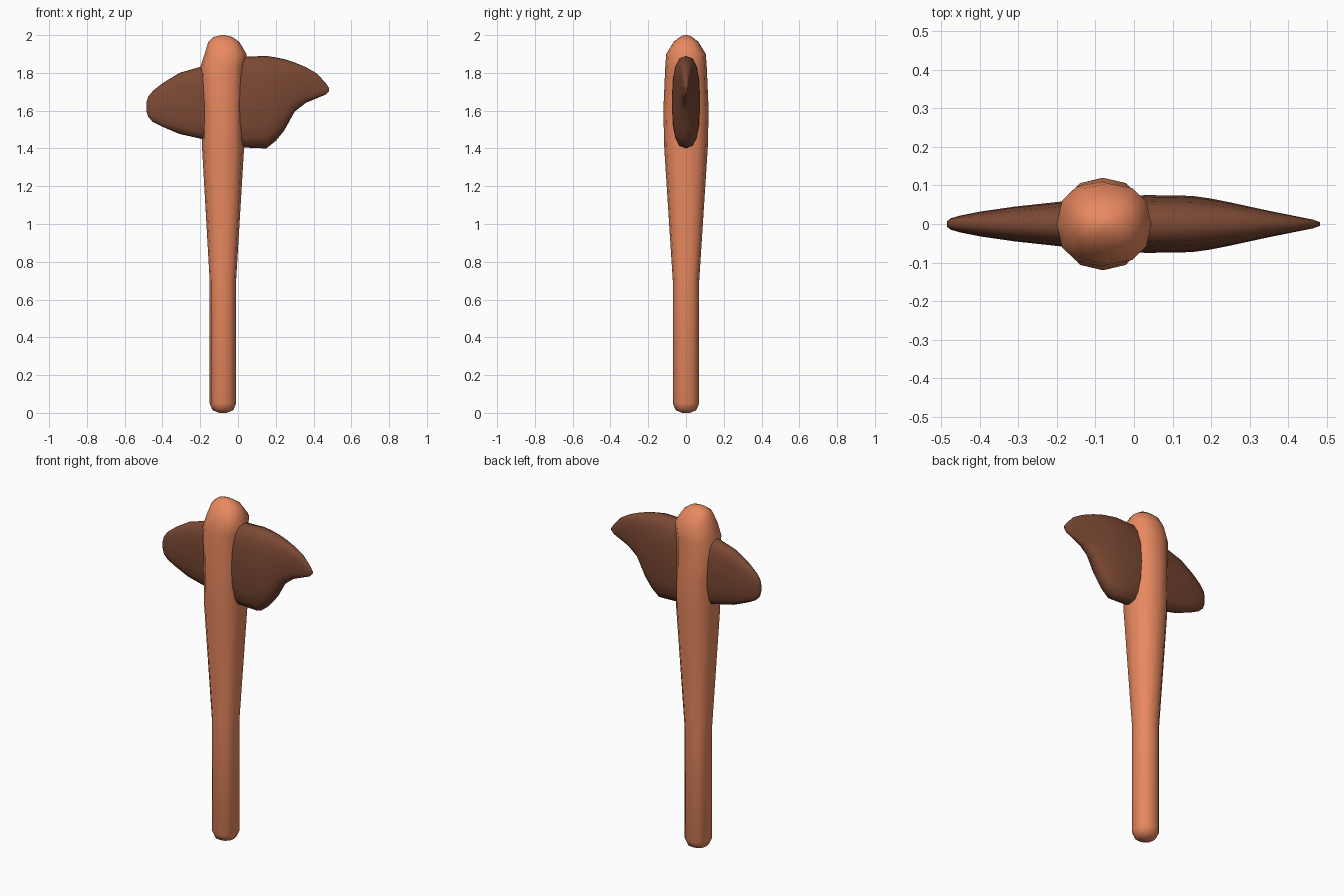
import bpy, bmesh
from math import sin, cos, pi, copysign

if "Cube" in bpy.data.objects:
    bpy.data.objects.remove(bpy.data.objects["Cube"])


def ring(n, power):
    """Unit superellipse outline; power 2 is round, higher is boxier."""
    pts = []
    for i in range(n):
        a = 2 * pi * i / n
        c, s = cos(a), sin(a)
        pts.append((copysign(abs(c) ** (2 / power), c),
                    copysign(abs(s) ** (2 / power), s)))
    return pts


def loft(name, sections, color):
    """Skin a list of point loops, capping both ends."""
    bm = bmesh.new()
    loops = [[bm.verts.new(p) for p in sec] for sec in sections]
    n = len(loops[0])
    for a, b in zip(loops, loops[1:]):
        for i in range(n):
            j = (i + 1) % n
            bm.faces.new((a[i], a[j], b[j], b[i]))
    bm.faces.new(loops[0][::-1])
    bm.faces.new(loops[-1])
    bmesh.ops.recalc_face_normals(bm, faces=bm.faces)
    mesh = bpy.data.meshes.new(name)
    bm.to_mesh(mesh)
    bm.free()
    obj = bpy.data.objects.new(name, mesh)
    bpy.context.collection.objects.link(obj)
    mat = bpy.data.materials.new(name + "_colour")
    mat.diffuse_color = (*color, 1)
    mat.use_nodes = True
    mat.node_tree.nodes["Principled BSDF"].inputs["Base Color"].default_value = mat.diffuse_color
    mesh.materials.append(mat)
    bpy.ops.object.select_all(action='DESELECT')
    obj.select_set(True)
    bpy.context.view_layer.objects.active = obj
    bpy.ops.object.shade_smooth_by_angle(angle=1.0)
    return obj


# Handle: z, left x, right x, half depth
handle = [
    (0.00, -0.10, -0.06, 0.02), (0.015, -0.135, -0.025, 0.055),
    (0.05, -0.15, -0.01, 0.07), (0.70, -0.15, -0.01, 0.07),
    (1.40, -0.19, 0.032, 0.115), (1.60, -0.187, 0.026, 0.12),
    (1.83, -0.20, 0.035, 0.11), (1.90, -0.177, 0.045, 0.105),
    (1.965, -0.157, 0.006, 0.065), (1.99, -0.13, -0.03, 0.032),
    (2.00, -0.09, -0.07, 0.01),
]
loft("handle",
     [[((l + r) / 2 + u * (r - l) / 2, v * d, z) for u, v in ring(12, 2.35)]
      for z, l, r, d in handle], (0.81, 0.25, 0.115))

# Stone head running through the handle: x, top z, bottom z, half thickness
head = [
    (-0.485, 1.645, 1.595, 0.007), (-0.475, 1.675, 1.565, 0.015),
    (-0.45, 1.705, 1.54, 0.022), (-0.40, 1.745, 1.515, 0.032),
    (-0.31, 1.80, 1.477, 0.045), (-0.19, 1.835, 1.45, 0.058),
    (0.03, 1.885, 1.405, 0.075), (0.15, 1.89, 1.40, 0.073),
    (0.20, 1.882, 1.44, 0.066), (0.245, 1.873, 1.495, 0.057),
    (0.30, 1.855, 1.595, 0.045), (0.36, 1.83, 1.642, 0.032),
    (0.42, 1.795, 1.667, 0.02), (0.465, 1.745, 1.685, 0.011),
    (0.482, 1.72, 1.703, 0.005),
]
loft("stone_head",
     [[(x, u * d, (t + b) / 2 + v * (t - b) / 2) for u, v in ring(16, 2.7)]
      for x, t, b, d in head], (0.20, 0.066, 0.034))
